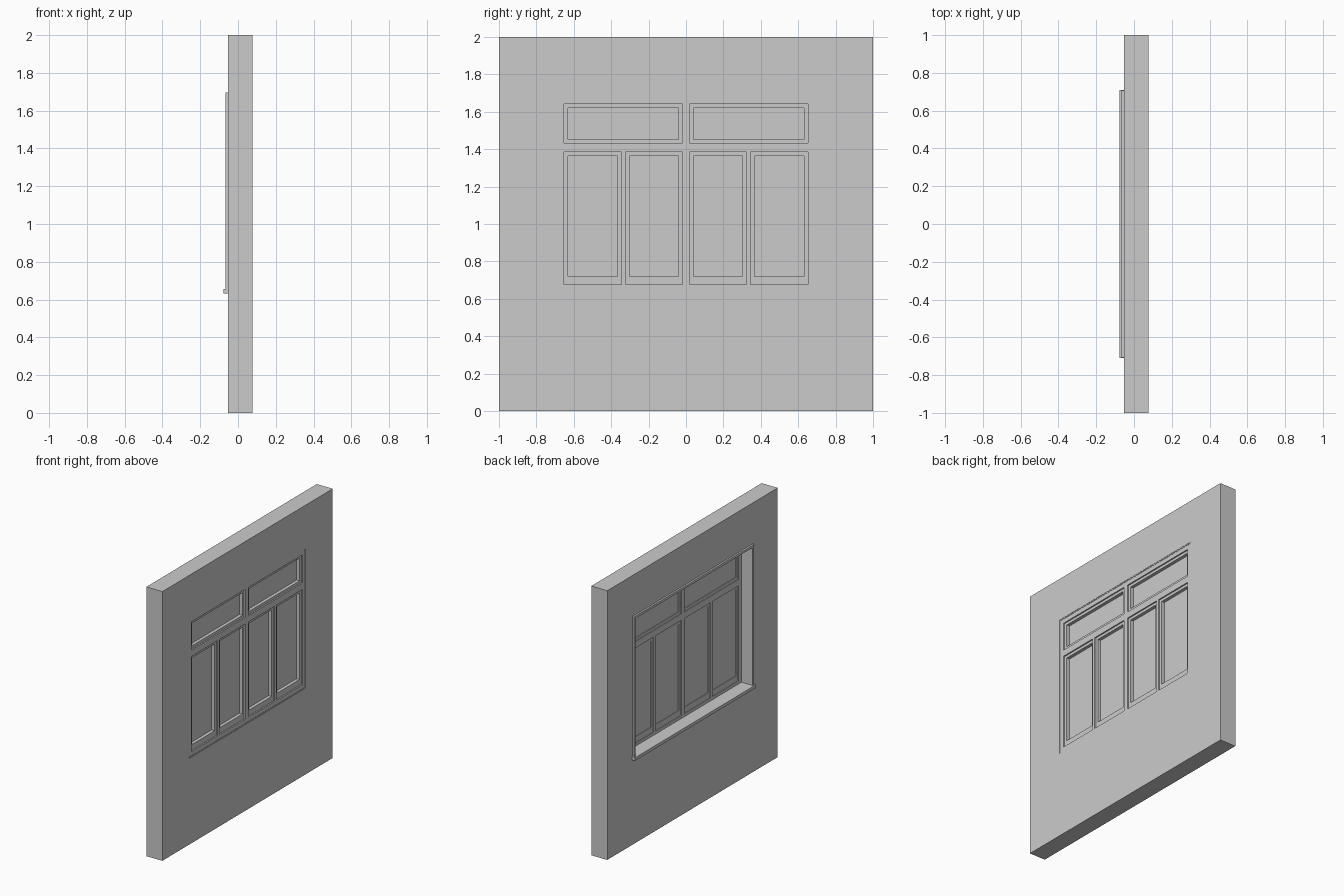
import bpy, bmesh

if "Cube" in bpy.data.objects:
    bpy.data.objects.remove(bpy.data.objects["Cube"])

WALL_BACK, WALL_FRONT = -0.053, 0.078
OPEN = (-0.688, 0.688, 0.64, 1.68)          # y0, y1, z0, z1 of the wall opening


def finish(name, bm):
    bmesh.ops.recalc_face_normals(bm, faces=bm.faces)
    mesh = bpy.data.meshes.new(name)
    bm.to_mesh(mesh)
    bm.free()
    obj = bpy.data.objects.new(name, mesh)
    bpy.context.collection.objects.link(obj)
    return obj


def corners(bm, rect, x):
    y0, y1, z0, z1 = rect
    return [bm.verts.new((x, y, z)) for y, z in ((y0, z0), (y1, z0), (y1, z1), (y0, z1))]


def box(name, rect, x0, x1):
    bm = bmesh.new()
    a, b = corners(bm, rect, x0), corners(bm, rect, x1)
    bm.faces.new(a)
    bm.faces.new(b)
    for i in range(4):
        j = (i + 1) % 4
        bm.faces.new((a[i], a[j], b[j], b[i]))
    return finish(name, bm)


def ring(name, outer, inner, x0, x1):
    """Rectangular frame with mitred corners."""
    bm = bmesh.new()
    loops = [corners(bm, r, x) for r, x in ((outer, x0), (outer, x1), (inner, x1), (inner, x0))]
    for k in range(4):
        a, b = loops[k], loops[(k + 1) % 4]
        for i in range(4):
            j = (i + 1) % 4
            bm.faces.new((a[i], a[j], b[j], b[i]))
    return finish(name, bm)


# Wall with opening
ring("wall", (-1, 1, 0, 2), OPEN, WALL_BACK, WALL_FRONT)

# Window frame, set just behind the wall face, with a fine lip around it
FB, FF = 0.025, 0.074
ring("window_frame", OPEN, (-0.651, 0.651, 0.677, 1.641), FB, FF)
ring("frame_lip", OPEN, (-0.681, 0.681, 0.647, 1.673), FF - 0.002, FF + 0.002)

# Transom and mullions
box("transom", (-0.651, 0.651, 1.384, 1.432), FB, FF)
box("lower_centre_mullion", (-0.019, 0.019, 0.677, 1.384), FB, FF)
box("upper_centre_mullion", (-0.019, 0.019, 1.432, 1.641), FB, FF)
for side, s in (("left", -1), ("right", 1)):
    y = 0.3345 * s
    box(side + "_mullion", (y - 0.0105, y + 0.0105, 0.677, 1.384), FB, FF)


# Sashes with glass: (y0, y1, z0, z1, bottom rail height)
def sash(name, y0, y1, z0, z1, rail):
    inner = (y0 + 0.021, y1 - 0.021, z0 + rail, z1 - 0.02)
    ring(name + "_sash", (y0, y1, z0, z1), inner, 0.031, 0.064)
    box(name + "_glass", inner, 0.036, 0.040)


for side, s in (("left", -1), ("right", 1)):
    for part, a, b, z0, z1, rail in (("top_light", 0.019, 0.651, 1.432, 1.641, 0.021),
                                     ("inner_casement", 0.019, 0.324, 0.677, 1.384, 0.043),
                                     ("outer_casement", 0.345, 0.651, 0.677, 1.384, 0.043)):
        y0, y1 = sorted((a * s, b * s))
        sash(side + "_" + part, y0, y1, z0, z1, rail)

# Casing strips around the recess on the back face
CX = WALL_BACK - 0.013
box("casing_head", (-0.706, 0.706, 1.678, 1.696), CX, WALL_BACK)
for side, s in (("left", -1), ("right", 1)):
    y0, y1 = sorted((0.686 * s, 0.706 * s))
    box("casing_" + side, (y0, y1, 0.655, 1.678), CX, WALL_BACK)

# Sill board and its projecting nose
box("sill_board", (-0.688, 0.688, 0.632, 0.655), WALL_BACK, FB)
box("sill_nose", (-0.71, 0.71, 0.632, 0.655), -0.078, WALL_BACK)
